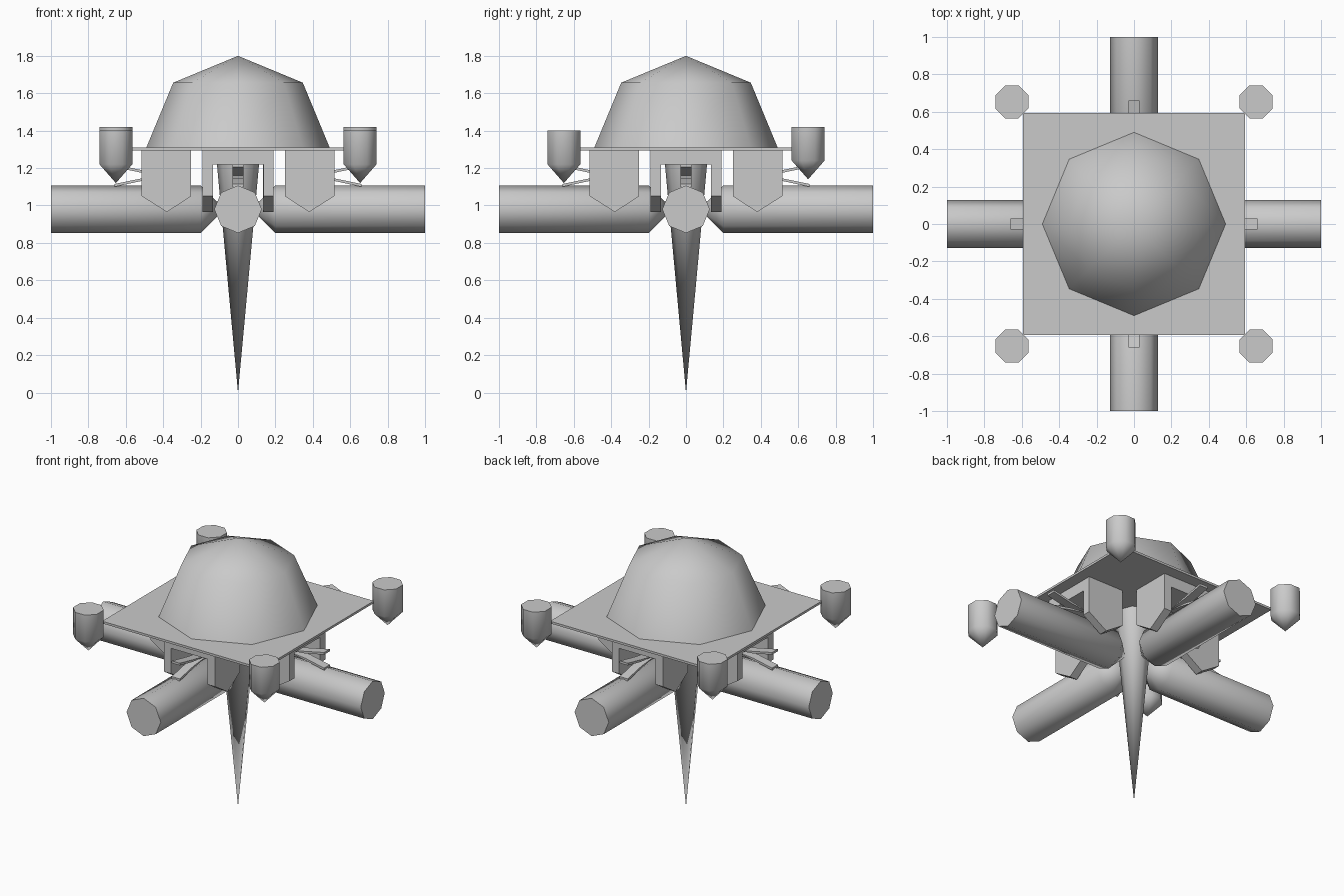
import bpy
import bmesh
from math import cos, sin, pi, radians
from mathutils import Matrix

cube = bpy.data.objects.get("Cube")
if cube:
    bpy.data.objects.remove(cube)

GREY = (0.59, 0.59, 0.59, 1)
grey = bpy.data.materials.new("plain_grey")
grey.use_nodes = True
grey.diffuse_color = GREY
grey.node_tree.nodes["Principled BSDF"].inputs["Base Color"].default_value = GREY


def finish(name, bm, matrix):
    """Turn a bmesh into a smooth-shaded, coloured object."""
    bmesh.ops.recalc_face_normals(bm, faces=bm.faces)
    bm.transform(matrix)
    mesh = bpy.data.meshes.new(name)
    bm.to_mesh(mesh)
    bm.free()
    mesh.materials.append(grey)
    obj = bpy.data.objects.new(name, mesh)
    bpy.context.collection.objects.link(obj)
    bpy.ops.object.select_all(action='DESELECT')
    obj.select_set(True)
    bpy.context.view_layer.objects.active = obj
    bpy.ops.object.shade_smooth_by_angle(angle=radians(55))
    return obj


def lathe(name, profile, matrix=Matrix(), turn=0.0, sides=8):
    """Revolve (radius, height) points round z; radius 0 makes a tip."""
    bm = bmesh.new()
    rings = []
    for r, z in profile:
        if r == 0:
            rings.append([bm.verts.new((0, 0, z))] * sides)
        else:
            angles = [2 * pi * i / sides + turn for i in range(sides)]
            rings.append([bm.verts.new((r * cos(a), r * sin(a), z)) for a in angles])
    for low, high in zip(rings, rings[1:]):
        for i in range(sides):
            j = (i + 1) % sides
            bm.faces.new(dict.fromkeys((low[i], low[j], high[j], high[i])))
    for ring in (rings[0], rings[-1]):
        if ring[0] != ring[1]:
            bm.faces.new(ring)
    return finish(name, bm, matrix)


def slab(name, outline, y0, y1, matrix=Matrix()):
    """Extrude an x-z outline from y0 to y1."""
    bm = bmesh.new()
    face = bm.faces.new([bm.verts.new((x, y0, z)) for x, z in outline])
    grown = bmesh.ops.extrude_face_region(bm, geom=[face])["geom"]
    moved = [v for v in grown if isinstance(v, bmesh.types.BMVert)]
    bmesh.ops.translate(bm, verts=moved, vec=(0, y1 - y0, 0))
    return finish(name, bm, matrix)


def box(name, x0, x1, y0, y1, z0, z1, matrix=Matrix()):
    return slab(name, [(x0, z0), (x1, z0), (x1, z1), (x0, z1)], y0, y1, matrix)


# Deck, dome and central spike
DECK = 1.30
box("deck", -0.593, 0.593, -0.593, 0.593, DECK - 0.005, DECK + 0.01)
R = 0.49
lathe("dome", [(R, 1.31), (R * cos(pi / 4), 1.31 + R * sin(pi / 4)), (0, 1.31 + R)])
lathe("spike", [(0, 0), (0.12, DECK)])

# Small pointed pods at the deck corners, the back pair slightly higher
for side, x in (("left", 0.653), ("right", -0.653)):
    for end, y, lift in (("front", -0.653, 0), ("back", 0.653, 0.02)):
        lathe(f"{end}_{side}_pod", [(0, 1.12), (0.095, 1.22), (0.095, 1.40)],
              Matrix.Translation((x, y, lift)), turn=pi / 8)

# Four identical arm assemblies, built along +x and turned round z
CHEEK = [(0.25, DECK), (0.25, 1.05), (0.38, 0.965), (0.515, 1.05), (0.515, DECK)]
for k, place in enumerate(("left", "back", "right", "front")):
    turn = Matrix.Rotation(k * pi / 2, 4, 'Z')

    # Eight-sided arm with a pointed inner end
    along = turn @ Matrix.Translation((0, 0, 0.98)) @ Matrix.Rotation(pi / 2, 4, 'Y')
    lathe(f"{place}_arm", [(0, 0.07), (0.127, 0.2), (0.127, 1.0)], along)

    # Bracket straddling the arm: two pointed cheeks and a top bar
    for tag, y0, y1 in (("a", -0.19, -0.135), ("b", 0.135, 0.19)):
        slab(f"{place}_bracket_cheek_{tag}", CHEEK, y0, y1, turn)
    box(f"{place}_bracket_top", 0.25, 0.515, -0.135, 0.135, 1.22, DECK, turn)

    # Pair of thin prongs opening outward from the bracket
    for tag, s in (("upper", 1), ("lower", -1)):
        prong = [(0.36, 1.16), (0.52, 1.16 + s * 0.03), (0.66, 1.16 + s * 0.06),
                 (0.66, 1.16 + s * 0.045), (0.52, 1.16 + s * 0.016)]
        slab(f"{place}_{tag}_prong", prong, -0.03, 0.03, turn)
